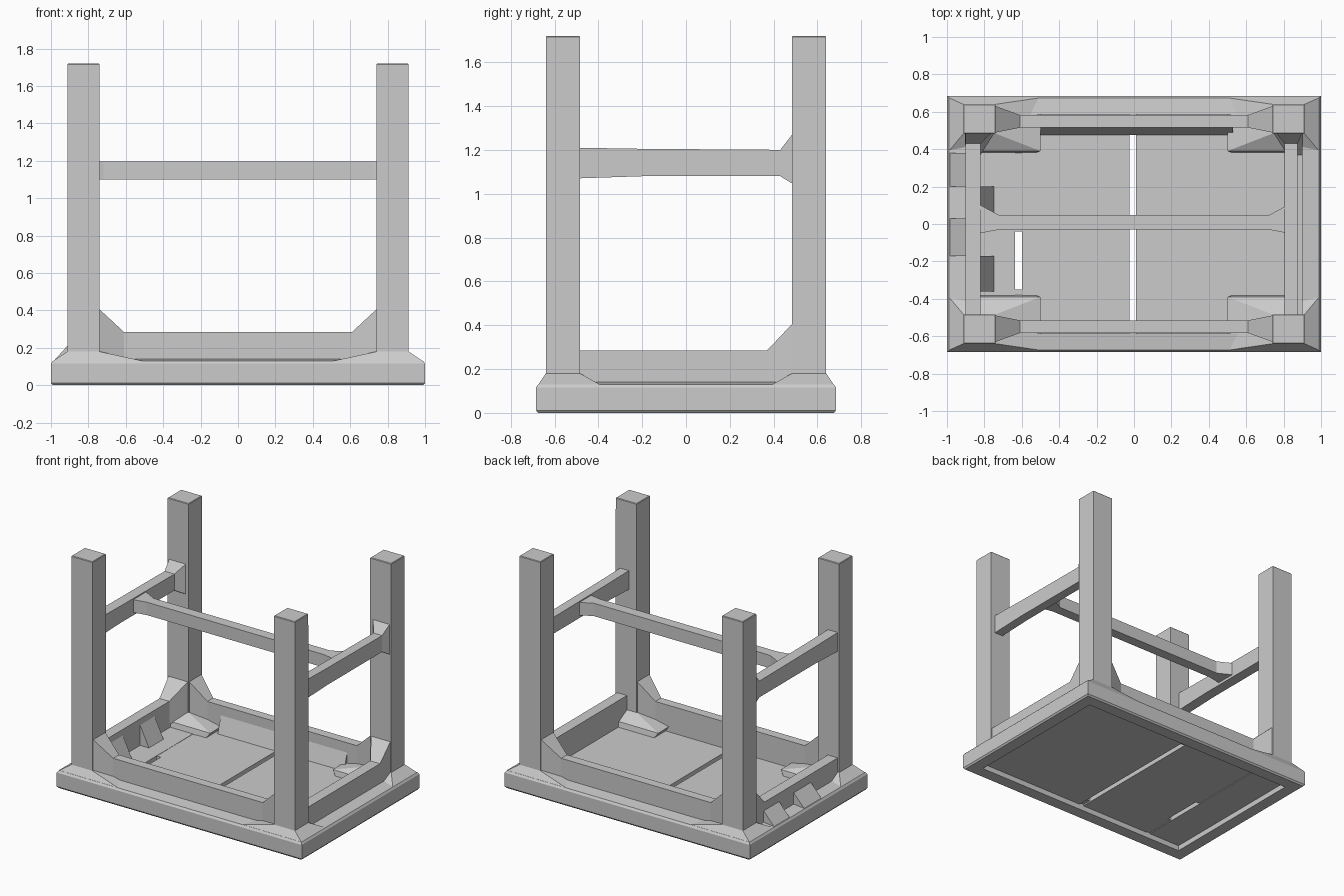
import bpy, bmesh

if "Cube" in bpy.data.objects:
    bpy.data.objects.remove(bpy.data.objects["Cube"])


def finish(name, bm, bevel=0.0):
    bmesh.ops.recalc_face_normals(bm, faces=bm.faces)
    me = bpy.data.meshes.new(name)
    bm.to_mesh(me)
    bm.free()
    ob = bpy.data.objects.new(name, me)
    bpy.context.collection.objects.link(ob)
    if bevel:
        m = ob.modifiers.new("edge_wear", 'BEVEL')
        m.width, m.segments = bevel, 1
    return ob


def hull(name, pts, bevel=0.0):
    bm = bmesh.new()
    for p in pts:
        bm.verts.new(p)
    bmesh.ops.convex_hull(bm, input=bm.verts)
    return finish(name, bm, bevel)


def rect(x0, x1, y0, y1, z):
    return [(x, y, z) for x in (x0, x1) for y in (y0, y1)]


def box(name, x0, x1, y0, y1, z0, z1, bevel=0.0):
    return hull(name, rect(x0, x1, y0, y1, z0) + rect(x0, x1, y0, y1, z1), bevel)


def extrude(name, profile, axis, a, b):
    """Extrude a 2D profile of (u, v) between a and b along an axis."""
    bm = bmesh.new()
    put = {'x': lambda u, v, w: (w, u, v),
           'y': lambda u, v, w: (u, w, v),
           'z': lambda u, v, w: (u, v, w)}[axis]
    lo = [bm.verts.new(put(u, v, a)) for u, v in profile]
    hi = [bm.verts.new(put(u, v, b)) for u, v in profile]
    n = len(profile)
    bm.faces.new(lo[::-1])
    bm.faces.new(hi)
    for i in range(n):
        j = (i + 1) % n
        bm.faces.new((lo[i], lo[j], hi[j], hi[i]))
    return finish(name, bm)


# Tabletop border: profile (inset, z) swept round a rectangle with mitred corners
border = [(0.01, 0), (0, 0.012), (0, 0.115), (0.01, 0.13), (0.1, 0.14), (0.1, 0)]
bm = bmesh.new()
rings = [[bm.verts.new((sx * (1 - d), sy * (0.685 - d), z)) for d, z in border]
         for sx, sy in ((-1, -1), (1, -1), (1, 1), (-1, 1))]
for c in range(4):
    a, b = rings[c], rings[(c + 1) % 4]
    for i in range(len(border)):
        j = (i + 1) % len(border)
        bm.faces.new((a[i], b[i], b[j], a[j]))
finish("tabletop_border", bm)

# Tabletop boards, recessed underneath, with open seams
for i, (x0, x1) in enumerate(((-0.905, -0.635), (-0.60, -0.025), (0.01, 0.905))):
    box(f"tabletop_board_{i}", x0, x1, -0.59, 0.59, 0.04, 0.09)
for i, (y0, y1) in enumerate(((-0.59, -0.35), (-0.04, 0.59))):
    box(f"seam_filler_{i}", -0.635, -0.60, y0, y1, 0.045, 0.088)

# Aprons
for s, side in ((-1, "front"), (1, "back")):
    box(f"apron_{side}", -0.8, 0.8, *sorted((s * 0.515, s * 0.583)), 0.05, 0.285)
for s, side in ((-1, "left"), (1, "right")):
    box(f"apron_{side}", *sorted((s * 0.82, s * 0.9)), -0.54, 0.54, 0.05, 0.285)
extrude("apron_back_fillet", [(0.53, 0.26), (0.475, 0.085), (0.53, 0.085)], 'x', -0.5, 0.53)

# Sloped blocks along the left apron
for i, (y0, y1) in enumerate(((-0.17, 0.03), (0.2, 0.38))):
    extrude(f"apron_outer_block_{i}", [(-0.985, 0.13), (-0.89, 0.235), (-0.89, 0.13)], 'y', y0, y1)
for i, (y0, y1) in enumerate(((-0.36, -0.17), (0.03, 0.2))):
    extrude(f"apron_inner_block_{i}", [(-0.745, 0.085), (-0.825, 0.25), (-0.825, 0.085)], 'y', y0, y1)

for sx, xn in ((-1, "left"), (1, "right")):
    for sy, yn in ((-1, "front"), (1, "back")):
        tag = f"{yn}_{xn}"
        lx = sorted((sx * 0.74, sx * 0.912))
        ly = sorted((sy * 0.483, sy * 0.64))
        # Leg
        box(f"leg_{tag}", *lx, *ly, 0.1, 1.72, 0.004)
        # Sloping foot plate round the leg
        hull(f"corner_plate_{tag}",
             rect(*sorted((sx * 0.91, sx * 0.53)), *sorted((sy * 0.38, sy * 0.6)), 0.085)
             + rect(*sorted((sx * 0.5, sx * 0.99)), *sorted((sy * 0.39, sy * 0.675)), 0.128)
             + rect(*lx, *ly, 0.18))
        # Brace spreading from the long apron to the full leg width
        hull(f"brace_long_{tag}",
             [(sx * 0.61, sy * y, z) for y in (0.515, 0.583) for z in (0.12, 0.285)]
             + [(sx * 0.745, sy * y, z) for y in (0.488, 0.632) for z in (0.12, 0.41)])
    # Brace spreading from the side apron to the back leg
    hull(f"brace_side_{xn}",
         [(sx * x, 0.37, z) for x in (0.82, 0.9) for z in (0.12, 0.285)]
         + [(sx * x, 0.488, z) for x in (0.745, 0.905) for z in (0.12, 0.41)])
    # Side stretcher
    x0, x1 = (0.82, 0.9) if sx < 0 else (0.805, 0.875)
    extrude(f"stretcher_side_{xn}",
            [(-0.5, 1.07), (-0.2, 1.08), (0.5, 1.08), (0.5, 1.2), (-0.2, 1.205), (-0.5, 1.21)],
            'x', sx * x0, sx * x1)
    # Flared stretcher end at the back leg
    hull(f"stretcher_flare_{xn}",
         [(sx * x, 0.43, z) for x in (x0, x1) for z in (1.08, 1.2)]
         + [(sx * x, 0.488, z) for x in (0.76, 0.9) for z in (1.045, 1.275)])

# Centre stretcher, widening where it meets the side stretchers
plan = [(0.83, 0.1), (0.82, 0.1), (0.72, 0.047)]
plan += [(-x, y) for x, y in plan[::-1]]
low = [(0.83, -0.05), (0.8, -0.045), (0.72, -0.03)]
plan += [(-x, y) for x, y in low] + low[::-1]
extrude("stretcher_centre", plan, 'z', 1.1, 1.195)
